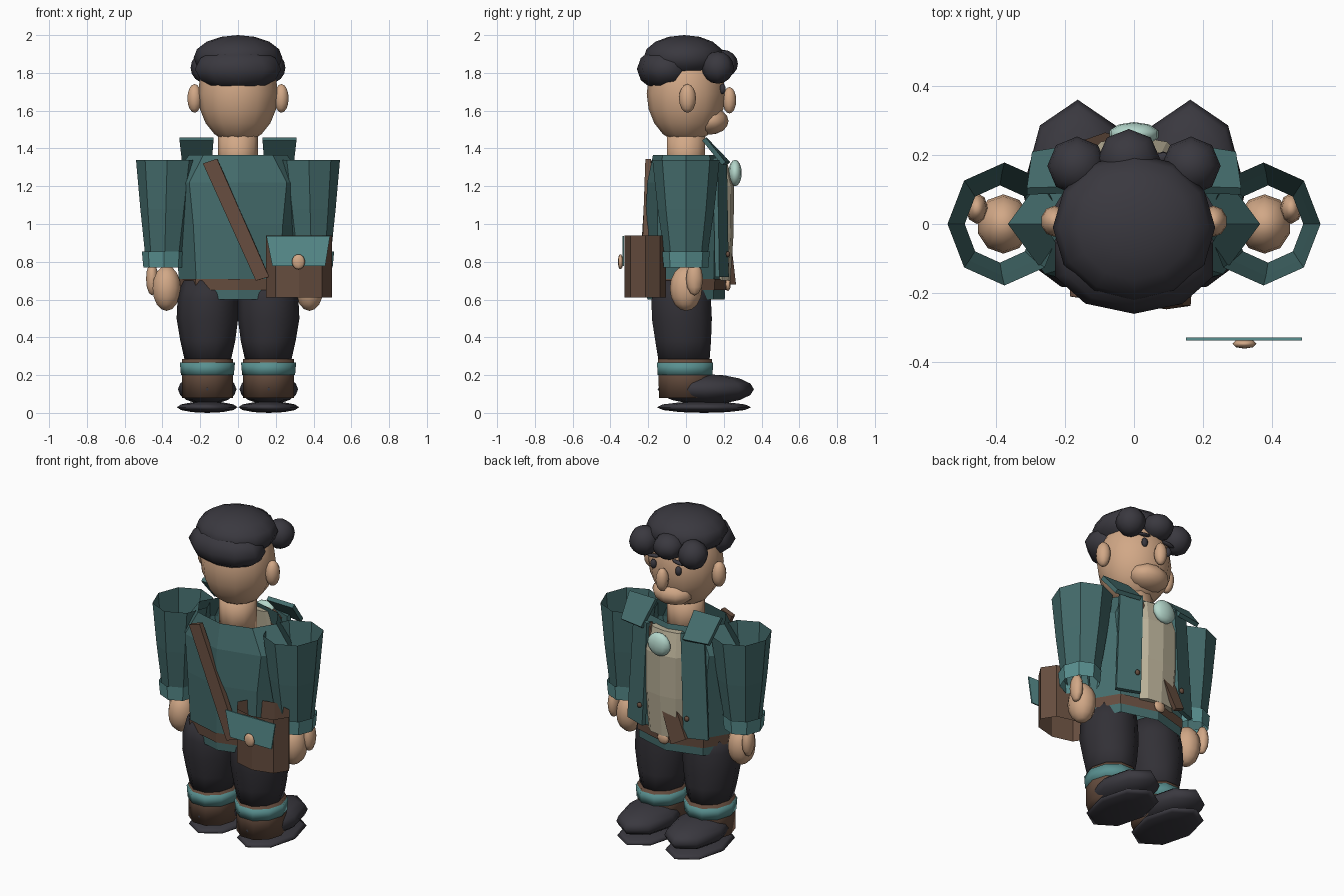
import bpy, bmesh, math
from mathutils import Vector, Matrix

if "Cube" in bpy.data.objects:
    bpy.data.objects.remove(bpy.data.objects["Cube"])


def colour(name, rgb):
    m = bpy.data.materials.new(name)
    m.diffuse_color = (*rgb, 1)
    m.use_nodes = True
    m.node_tree.nodes["Principled BSDF"].inputs["Base Color"].default_value = m.diffuse_color
    return m


SKIN = colour("skin", (.64, .39, .24))
HAIR = colour("charcoal", (.042, .040, .050))
TROUSER = colour("dark trousers", (.032, .030, .037))
JACKET = colour("jacket teal", (.058, .15, .15))
TRIM = colour("trim teal", (.10, .28, .28))
BROWN = colour("leather brown", (.13, .073, .048))
LINEN = colour("linen", (.48, .43, .31))
MINT = colour("mint", (.46, .68, .60))


def finish(name, bm, mat, smooth=False):
    bmesh.ops.recalc_face_normals(bm, faces=bm.faces)
    me = bpy.data.meshes.new(name)
    bm.to_mesh(me)
    bm.free()
    me.materials.append(mat)
    for p in me.polygons:
        p.use_smooth = smooth
    ob = bpy.data.objects.new(name, me)
    bpy.context.collection.objects.link(ob)
    return ob


def ball(name, c, r, mat, seg=10, rings=8, tilt=0):
    """Ellipsoid with centre c and radii r."""
    bm = bmesh.new()
    bmesh.ops.create_uvsphere(bm, u_segments=seg, v_segments=rings, radius=1)
    m = Matrix.Translation(c) @ Matrix.Rotation(tilt, 4, 'Y') @ Matrix.Diagonal((*r, 1))
    bmesh.ops.transform(bm, matrix=m, verts=bm.verts)
    return finish(name, bm, mat, True)


def tube(name, rings, mat, n=8, caps=False, smooth=False):
    """Skin through rings of (z, cx, cy, rx, ry)."""
    bm = bmesh.new()
    loops = []
    for z, cx, cy, rx, ry in rings:
        loops.append([bm.verts.new((cx + rx * math.cos(2 * math.pi * i / n),
                                    cy + ry * math.sin(2 * math.pi * i / n), z))
                      for i in range(n)])
    for a, b in zip(loops, loops[1:]):
        for i in range(n):
            j = (i + 1) % n
            bm.faces.new((a[i], a[j], b[j], b[i]))
    if caps:
        bm.faces.new(loops[0])
        bm.faces.new(loops[-1])
    return finish(name, bm, mat, smooth)


def plate(name, corners, thick, mat):
    """Flat panel through the corners, thickened both ways."""
    pts = [Vector(p) for p in corners]
    nrm = (pts[1] - pts[0]).cross(pts[2] - pts[0]).normalized() * thick / 2
    bm = bmesh.new()
    a = [bm.verts.new(p - nrm) for p in pts]
    b = [bm.verts.new(p + nrm) for p in pts]
    bm.faces.new(a)
    bm.faces.new(b)
    for i in range(len(pts)):
        j = (i + 1) % len(pts)
        bm.faces.new((a[i], a[j], b[j], b[i]))
    return finish(name, bm, mat)


# Jacket body, belt and neck
tube("jacket_body", [(.60, 0, 0, .305, .205), (1.0, 0, 0, .335, .215),
                     (1.22, 0, 0, .365, .205), (1.365, 0, 0, .26, .175)], JACKET)
tube("belt", [(.65, 0, 0, .315, .213), (.71, 0, 0, .317, .216)], BROWN)
tube("neck", [(1.25, 0, 0, .105, .105), (1.50, 0, 0, .105, .105)], SKIN, 10, True, True)

# Shirt front, pendant and buckle
tube("shirt_front", [(.70, 0, .19, .12, .045), (.95, 0, .20, .135, .052),
                     (1.2, 0, .20, .135, .054), (1.335, 0, .175, .11, .04)], LINEN, 8, True)
ball("pendant", (0, .26, 1.27), (.075, .035, .07), MINT, 10, 8)
ball("belt_buckle", (0, .222, .68), (.04, .015, .035), SKIN, 8, 6)

# Shoulder strap, back and front
plate("back_strap", [(-.185, -.195, 1.32), (-.11, -.20, 1.345),
                     (.165, -.222, .72), (.095, -.232, .70)], .03, BROWN)
plate("front_strap", [(.185, .175, 1.32), (.11, .185, 1.345),
                      (-.165, .222, .72), (-.085, .25, .68)], .03, BROWN)

for s, side in ((-1, "left"), (1, "right")):
    # Legs and boots
    tube(side + "_trouser_leg", [(.26, s * .16, -.01, .118, .14), (.38, s * .16, -.015, .145, .155),
                                 (.50, s * .162, -.022, .163, .167),
                                 (.60, s * .16, -.025, .16, .165),
                                 (.70, s * .155, -.02, .14, .15)], TROUSER, 10, True, True)
    tube(side + "_boot_shaft", [(.08, s * .162, -.005, .135, .145),
                                (.285, s * .162, -.005, .135, .15)], BROWN, 10, True, True)
    tube(side + "_boot_band", [(.20, s * .162, -.005, .14, .153),
                               (.268, s * .162, -.005, .146, .156)], TRIM, 10, True, True)
    ball(side + "_boot_foot", (s * .163, .105, .125), (.155, .255, .08), HAIR, 8, 8)
    ball(side + "_boot_sole", (s * .163, .095, .03), (.16, .25, .03), HAIR, 8, 6)
    # Open sleeves, cuffs and hands
    tube(side + "_sleeve", [(.82, s * .388, 0, .102, .112), (1.08, s * .382, 0, .135, .15),
                            (1.34, s * .375, 0, .165, .178)], JACKET)
    tube(side + "_cuff", [(.77, s * .393, 0, .108, .118), (.855, s * .393, 0, .116, .126)], TRIM)
    ball(side + "_hand", (s * .378, 0, .66), (.078, .086, .12), SKIN, 10, 8)
    ball(side + "_thumb", (s * .455, .045, .71), (.032, .045, .088), SKIN, 8, 6)
    # Jacket front panel, lapel and button
    plate(side + "_front_panel", [(s * .11, .205, 1.35), (s * .235, .155, 1.35),
                                  (s * .27, .165, .72), (s * .135, .215, .72)], .025, JACKET)
    plate(side + "_lapel", [(s * .13, .10, 1.45), (s * .31, .095, 1.45),
                            (s * .295, .20, 1.32), (s * .14, .225, 1.32)], .025, JACKET)
    ball(side + "_jacket_button", (s * .16, .222, .84), (.016, .012, .016), BROWN, 8, 6)
    # Ears, eyes and brows
    ball(side + "_ear", (s * .23, .008, 1.665), (.04, .045, .076), SKIN, 10, 8)
    ball(side + "_eye", (s * .085, .194, 1.715), (.02, .016, .028), HAIR, 8, 6)
    ball(side + "_brow", (s * .085, .192, 1.765), (.045, .015, .01), HAIR, 8, 6, s * .15)
    # Side curls
    ball(side + "_curl", (s * .165, .168, 1.828), (.086, .085, .085), HAIR, 8, 8)

# Head
ball("head", (0, 0, 1.69), (.212, .208, .265), SKIN, 12, 10)
ball("nose", (0, .23, 1.655), (.038, .036, .07), SKIN, 8, 8)
ball("muzzle", (0, .125, 1.545), (.125, .10, .072), SKIN, 10, 8)

# Hair
ball("hair_crown", (0, -.01, 1.88), (.235, .215, .12), HAIR, 12, 8)
ball("hair_back", (0, -.105, 1.82), (.24, .155, .118), HAIR, 10, 6)
ball("front_curl", (-.015, .19, 1.848), (.09, .085, .075), HAIR, 8, 8)

# Satchel: open pouch, flap and clasp
tube("satchel", [(.61, .322, -.215, .175, .11), (.94, .322, -.215, .175, .11)], BROWN)
plate("satchel_flap", [(.15, -.333, .937), (.487, -.333, .937),
                       (.462, -.333, .778), (.182, -.333, .778)], .008, TRIM)
ball("satchel_clasp", (.32, -.347, .80), (.035, .014, .04), SKIN, 8, 8)
